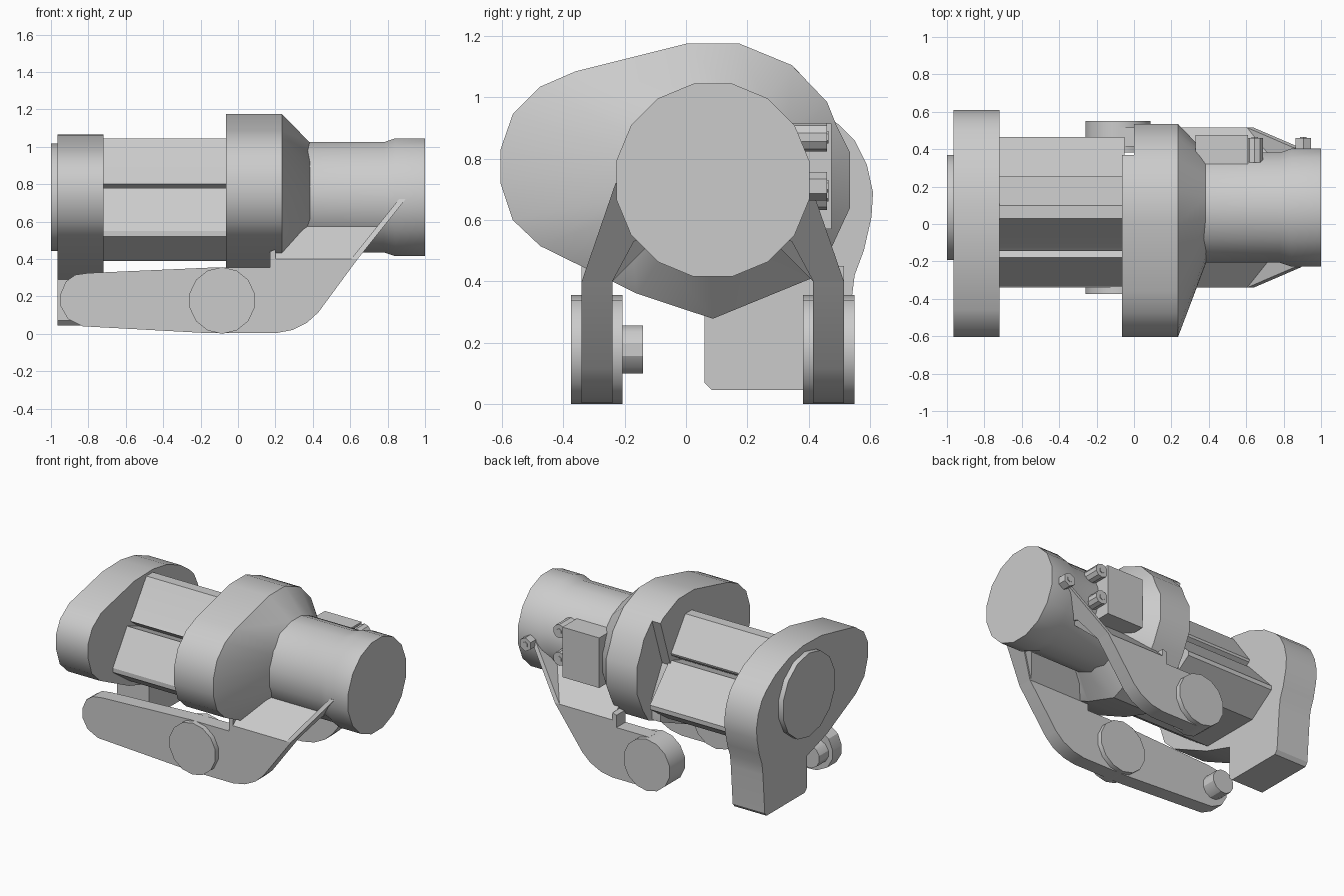
import bpy, bmesh, math

cube = bpy.data.objects.get("Cube")
if cube:
    bpy.data.objects.remove(cube)

grey = bpy.data.materials.new("plain_grey")
grey.use_nodes = True
grey.diffuse_color = (0.6, 0.6, 0.6, 1)
grey.node_tree.nodes["Principled BSDF"].inputs["Base Color"].default_value = (0.6, 0.6, 0.6, 1)

CY, CZ = 0.0875, 0.73      # main axis


def loft(name, rings):
    """Skin a list of equal-length 3D rings and close both ends."""
    bm = bmesh.new()
    rows = [[bm.verts.new(p) for p in ring] for ring in rings]
    n = len(rows[0])
    for a, b in zip(rows, rows[1:]):
        for i in range(n):
            j = (i + 1) % n
            bm.faces.new((a[i], a[j], b[j], b[i]))
    bm.faces.new(rows[0][::-1])
    bm.faces.new(rows[-1])
    bmesh.ops.recalc_face_normals(bm, faces=bm.faces)
    mesh = bpy.data.meshes.new(name)
    bm.to_mesh(mesh)
    bm.free()
    mesh.materials.append(grey)
    ob = bpy.data.objects.new(name, mesh)
    bpy.context.collection.objects.link(ob)
    bpy.ops.object.select_all(action='DESELECT')
    ob.select_set(True)
    bpy.context.view_layer.objects.active = ob
    bpy.ops.object.shade_smooth_by_angle(angle=math.radians(30))


def along_x(name, pts, lo, hi):
    loft(name, [[(x, y, z) for y, z in pts] for x in (lo, hi)])


def along_y(name, pts, lo, hi):
    loft(name, [[(x, y, z) for x, z in pts] for y in (lo, hi)])


def circle(a, b, r, n):
    return [(a + r * math.cos(math.tau * (i + 0.5) / n),
             b + r * math.sin(math.tau * (i + 0.5) / n)) for i in range(n)]


def mirror_y(y, side):
    return y if side < 0 else 2 * CY - y


# Nose barrel with flared tip
loft("nose_barrel", [[(x, y, z) for y, z in circle(CY, CZ, r, 16)]
                     for x, r in ((0.2, 0.3), (0.78, 0.3), (0.84, 0.321), (1.0, 0.321))])

# Cowl: lobed housing with a keel, stepped at the rear, tapering to the barrel
cowl = [(0, 1.175), (0.175, 1.175), (0.345, 1.105), (0.46, 0.985), (0.49, 0.91),
        (0.535, 0.82), (0.535, 0.64), (0.47, 0.5), (0.41, 0.41), (CY, 0.278),
        (-0.16, 0.36), (-0.475, 0.515), (-0.565, 0.6), (-0.605, 0.72),
        (-0.605, 0.83), (-0.565, 0.945), (-0.475, 1.035), (-0.36, 1.085)]
throat = []
for y, z in cowl:
    a = math.atan2(z - CZ, y - CY)
    throat.append((0.385, CY + 0.297 * math.cos(a), CZ + 0.297 * math.sin(a)))
loft("cowl", [[(x, y, z) for y, z in cowl] for x in (0, 0.235)] + [throat])
step = cowl[:3] + [(0.37, 1.08), (0.26, 0.75), (0.37, 0.55), (0.37, 0.4)] + cowl[9:]
along_x("cowl_rear_step", step, -0.065, 0.01)

# Rear plate with a side lobe and a foot
rear = [(-0.605, 0.72), (-0.605, 0.82), (-0.56, 0.91), (-0.46, 0.98), (-0.1, 1.06),
        (0.1, 1.065), (0.25, 1.04), (0.4, 0.98), (0.5, 0.91), (0.55, 0.86),
        (0.59, 0.78), (0.61, 0.69), (0.605, 0.61), (0.58, 0.5), (0.55, 0.42),
        (0.54, 0.34), (0.52, 0.07), (0.5, 0.045), (0.085, 0.045), (0.06, 0.07),
        (0.06, 0.29), (-0.16, 0.36), (-0.475, 0.515), (-0.565, 0.6)]
along_x("rear_plate", rear, -0.965, -0.72)
along_x("rear_cap", circle(CY, CZ, 0.288, 14), -1.0, -0.96)

# Ribbed core between the plates, grooved on both slopes
core = [(0.1, 1.045), (0.255, 0.83), (0.25, 0.815), (0.13, 0.74), (0.25, 0.78),
        (0.465, 0.55), (0.465, 0.52), (0.28, 0.39), (-0.15, 0.39), (-0.335, 0.52),
        (-0.335, 0.55), (-0.18, 0.78), (-0.05, 0.73), (-0.145, 0.80), (-0.125, 0.82),
        (0.03, 1.045)]
along_x("ribbed_core", core, -0.73, -0.05)

# Arms, pads, sloped panels and slanted fins; one long arm and one short arm
front_part = [(0.17, 0.355), (0.17, 0.44), (0.2, 0.45), (0.2, 0.4), (0.64, 0.4),
              (0.43, 0.115), (0.37, 0.06), (0.29, 0.02), (0.2, 0.003)]
long_arm = [(-0.12, 0.355), (0, 0.355)] + front_part + [
    (-0.15, 0.003), (-0.83, 0.04), (-0.91, 0.08), (-0.95, 0.15), (-0.95, 0.21),
    (-0.92, 0.28), (-0.87, 0.315), (-0.8, 0.325)]
short_arm = [(-0.08, 0.355)] + front_part + [(-0.08, 0.003)]
panel = [(-0.34, 0.4), (-0.155, 0.585), (-0.1, 0.54), (-0.24, 0.4)]
fin = [(-0.34, 0.4), (-0.23, 0.72), (-0.1, 0.72), (-0.1, 0.55), (-0.17, 0.53), (-0.24, 0.4)]


def slant(z):
    return 0.64 + 0.8 * (z - 0.4)


for side, name, shape in ((-1, "right", long_arm), (1, "left", short_arm)):
    along_y(name + "_arm", shape, mirror_y(-0.34, side), mirror_y(-0.24, side))
    along_y(name + "_pad", circle(-0.085, 0.178, 0.178, 14),
            mirror_y(-0.375, side), mirror_y(-0.207, side))
    loft(name + "_panel", [[(0.2, mirror_y(y, side), z) for y, z in panel],
                           [(slant(z) - 0.01, mirror_y(y, side), z) for y, z in panel]])
    loft(name + "_fin", [[(slant(z) - t, mirror_y(y, side), z) for y, z in fin]
                         for t in (0, 0.035)])
along_y("arm_pin", circle(-0.84, 0.178, 0.081, 12), -0.25, -0.14)

# Side box with two knuckles, and the fin nut
along_x("side_box", [(0.32, 0.57), (0.475, 0.57), (0.475, 0.915), (0.32, 0.915)], 0.33, 0.61)
for z in (0.87, 0.68):
    along_y("box_knuckle", circle(0.645, z, 0.047, 10), 0.33, 0.46)
    along_y("knuckle_bolt", circle(0.645, z, 0.02, 6), 0.45, 0.465)
along_y("fin_nut", circle(0.905, 0.71, 0.047, 6), 0.38, 0.46)
along_y("fin_bolt", circle(0.905, 0.71, 0.02, 6), 0.45, 0.465)
